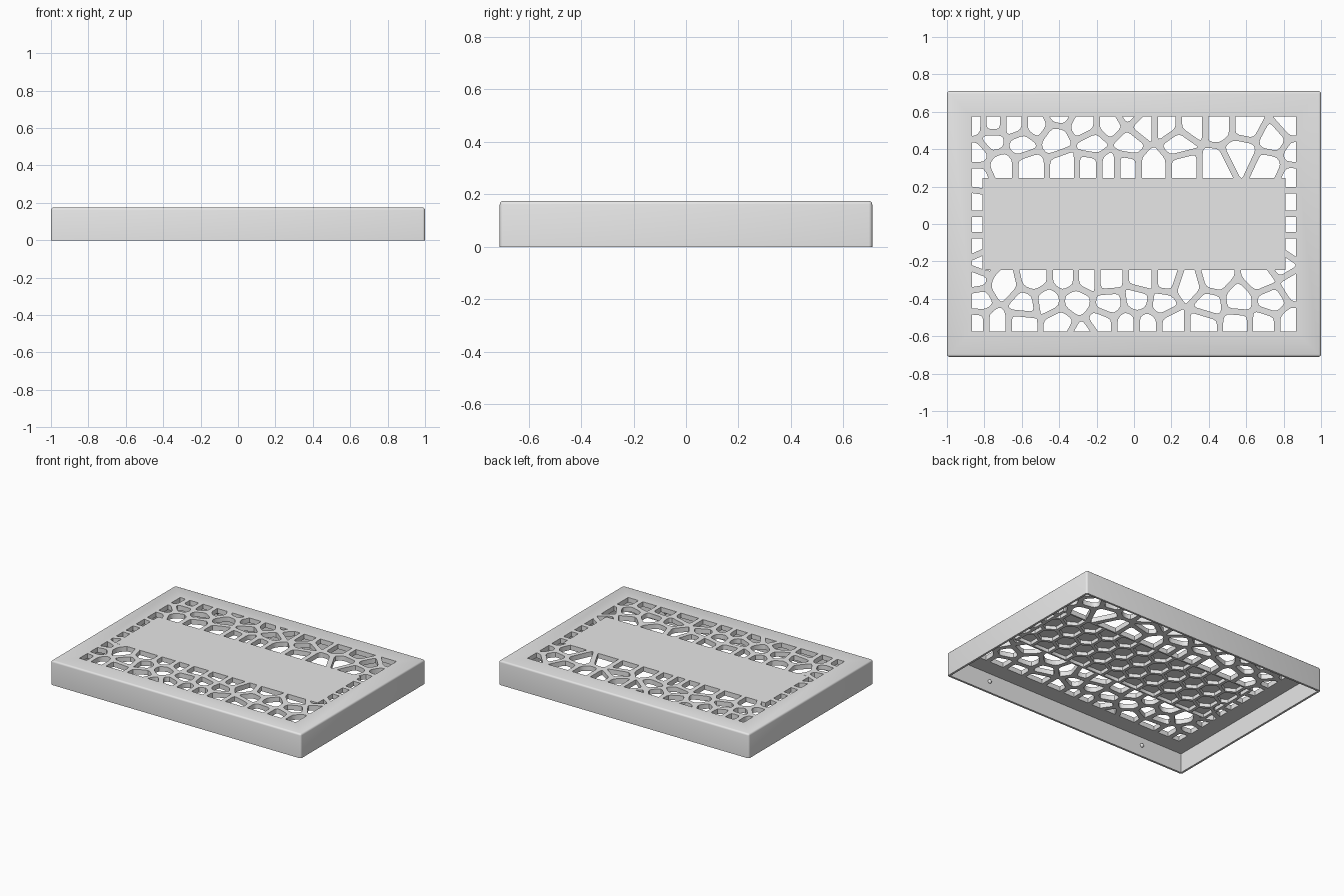
import bpy, bmesh, math
from mathutils import Vector

cube = bpy.data.objects.get("Cube")
if cube:
    bpy.data.objects.remove(cube)

LENGTH, DEPTH, HEIGHT = 2.0, 1.42, 0.175
WALL, PLATE, RIB = 0.015, 0.035, 0.034
FRAME_X, FRAME_Y = 0.865, 0.575
PANEL_X, PANEL_Y = 0.81, 0.247

grey = bpy.data.materials.new("plain grey")
grey.use_nodes = True
grey.diffuse_color = (0.8, 0.8, 0.8, 1)
grey.node_tree.nodes["Principled BSDF"].inputs["Base Color"].default_value = grey.diffuse_color


def make_object(name, bm, helper=False):
    bmesh.ops.recalc_face_normals(bm, faces=bm.faces)
    mesh = bpy.data.meshes.new(name)
    bm.to_mesh(mesh)
    bm.free()
    mesh.materials.append(grey)
    obj = bpy.data.objects.new(name, mesh)
    bpy.context.collection.objects.link(obj)
    obj.hide_render = helper
    return obj


def add_box(bm, size, low, high):
    verts = bmesh.ops.create_cube(bm, size=1)["verts"]
    bmesh.ops.scale(bm, vec=(size[0], size[1], high - low), verts=verts)
    bmesh.ops.translate(bm, vec=(0, 0, (low + high) / 2), verts=verts)


def add_prism(bm, outline, low, high):
    face = bm.faces.new([bm.verts.new((p.x, p.y, low)) for p in outline])
    result = bmesh.ops.extrude_face_region(bm, geom=[face])
    top = [v for v in result["geom"] if isinstance(v, bmesh.types.BMVert)]
    bmesh.ops.translate(bm, vec=(0, 0, high - low), verts=top)


def clip(poly, normal, limit):
    """Keep the part of a convex outline where point . normal <= limit."""
    kept = []
    for a, b in zip(poly, poly[1:] + poly[:1]):
        da, db = a.dot(normal) - limit, b.dot(normal) - limit
        if da <= 0:
            kept.append(a)
        if da * db < 0:
            kept.append(a.lerp(b, da / (da - db)))
    return kept


def clip_rect(poly, x, y):
    for normal, limit in (((1, 0), x), ((-1, 0), x), ((0, 1), y), ((0, -1), y)):
        poly = clip(poly, Vector(normal), limit)
    return poly


def soften(poly, radius):
    """Round every corner of an outline with two chamfers."""
    result = []
    for i, p in enumerate(poly):
        ends = []
        for q in (poly[i - 1], poly[(i + 1) % len(poly)]):
            edge = q - p
            ends.append(p + edge * min(0.4, radius / max(edge.length, radius)))
        middle = (ends[0] + ends[1]) / 4 + p / 2
        result += [ends[0], middle, ends[1]]
    return result


def area(poly):
    return abs(sum(a.cross(b) for a, b in zip(poly, poly[1:] + poly[:1]))) / 2


def cut(obj, tool, operation="DIFFERENCE"):
    mod = obj.modifiers.new(operation.lower(), "BOOLEAN")
    mod.operation, mod.solver, mod.object = operation, "EXACT", tool
    bpy.context.view_layer.objects.active = obj
    bpy.ops.object.modifier_apply(modifier=mod.name)
    bpy.data.objects.remove(tool)


# Cover shell: rounded box, hollow from below
bm = bmesh.new()
add_box(bm, (LENGTH, DEPTH), 0, HEIGHT)
outer = [e for e in bm.edges if any(v.co.z > 0.01 for v in e.verts)]
bmesh.ops.bevel(bm, geom=outer, offset=0.013, segments=3, profile=0.5, affect="EDGES")
cover = make_object("cover", bm)
bm = bmesh.new()
add_box(bm, (LENGTH - 2 * WALL, DEPTH - 2 * WALL), -0.1, HEIGHT - PLATE)
cut(cover, make_object("hollow_cutter", bm, True))

# Irregular cell centres, in rows of (y, x) across the back, sides and front
back = [(0.53, (-0.85, -0.76, -0.64, -0.53, -0.27, -0.13, 0.05, 0.17, 0.31, 0.45, 0.6, 0.84)),
        (0.6, (-0.4, -0.02)), (0.45, (-0.76, -0.42, 0.75)),
        (0.43, (-0.6, -0.22, -0.03, 0.24)), (0.38, (-0.84, 0.57, 0.86)),
        (0.31, (-0.71, -0.56, -0.37, -0.24, -0.13, -0.05, 0.1, 0.27, 0.43, 0.72))]
sides = [(0.25, (-0.84, 0.85)), (0.11, (-0.86, 0.85)), (0, (-0.86, 0.85)),
         (-0.12, (-0.86, 0.85)), (-0.21, (-0.82, 0.79))]
front = [(-0.29, (-0.85, -0.53, -0.37, -0.25, -0.14, 0.05, 0.17, 0.43, 0.68)),
         (-0.33, (-0.7, 0.29, 0.86)), (-0.41, (-0.83, -0.46, -0.31, 0.02, 0.56, 0.73)),
         (-0.43, (-0.59, -0.13, 0.15, 0.4)),
         (-0.53, (-0.84, -0.74, -0.6, -0.4, -0.17, -0.04, 0.07, 0.2, 0.37, 0.55, 0.69, 0.84)),
         (-0.6, (-0.27,))]
seeds = [Vector((x, y)) for y, row in back + sides + front for x in row]

# Vent openings: one rounded cell around each centre, with ribs left between
bm = bmesh.new()
for seed in seeds:
    cell = [Vector((x, y)) for x, y in ((-1, -1), (1, -1), (1, 1), (-1, 1))]
    for other in seeds:
        if other != seed:
            normal = (other - seed).normalized()
            cell = clip(cell, normal, (seed + other).dot(normal) / 2 - RIB / 2)
    cell = clip_rect(soften(cell, 0.022), FRAME_X, FRAME_Y)
    if len(cell) > 2 and area(cell) > 0.0004:
        add_prism(bm, cell, HEIGHT - PLATE - 0.05, HEIGHT + 0.05)
cut(cover, make_object("vent_cutter", bm, True))

# Solid centre panel
bm = bmesh.new()
add_box(bm, (2 * PANEL_X, 2 * PANEL_Y), HEIGHT - PLATE, HEIGHT)
cut(cover, make_object("centre_panel", bm, True), "UNION")

# Honeycomb pockets under the panel
bm = bmesh.new()
pitch = 0.15
for row in range(4):
    y = (row - 1.5) * pitch * math.sqrt(3) / 2
    for column in range(-6, 7):
        x = (column + (row % 2) / 2) * pitch
        hexagon = [Vector((x + 0.074 * math.sin(k * math.pi / 3),
                           y + 0.074 * math.cos(k * math.pi / 3))) for k in range(6)]
        hexagon = clip_rect(hexagon, PANEL_X - 0.02, PANEL_Y - 0.012)
        if len(hexagon) > 2 and area(hexagon) > 0.002:
            add_prism(bm, hexagon, HEIGHT - PLATE - 0.05, HEIGHT - 0.01)
cut(cover, make_object("honeycomb_cutter", bm, True))

# Small snap nubs inside the front and back walls
for side, label in ((-1, "front"), (1, "back")):
    for x in (-0.65, 0.65):
        bm = bmesh.new()
        bmesh.ops.create_uvsphere(bm, u_segments=12, v_segments=8, radius=0.014)
        bmesh.ops.translate(bm, vec=(x, side * (DEPTH / 2 - WALL), 0.08), verts=bm.verts)
        nub = make_object(label + "_snap_nub", bm)
        nub.data.shade_smooth()

# Smooth only the rounded outer edges
bpy.ops.object.select_all(action="DESELECT")
cover.select_set(True)
bpy.context.view_layer.objects.active = cover
bpy.ops.object.shade_smooth_by_angle(angle=math.radians(32))
